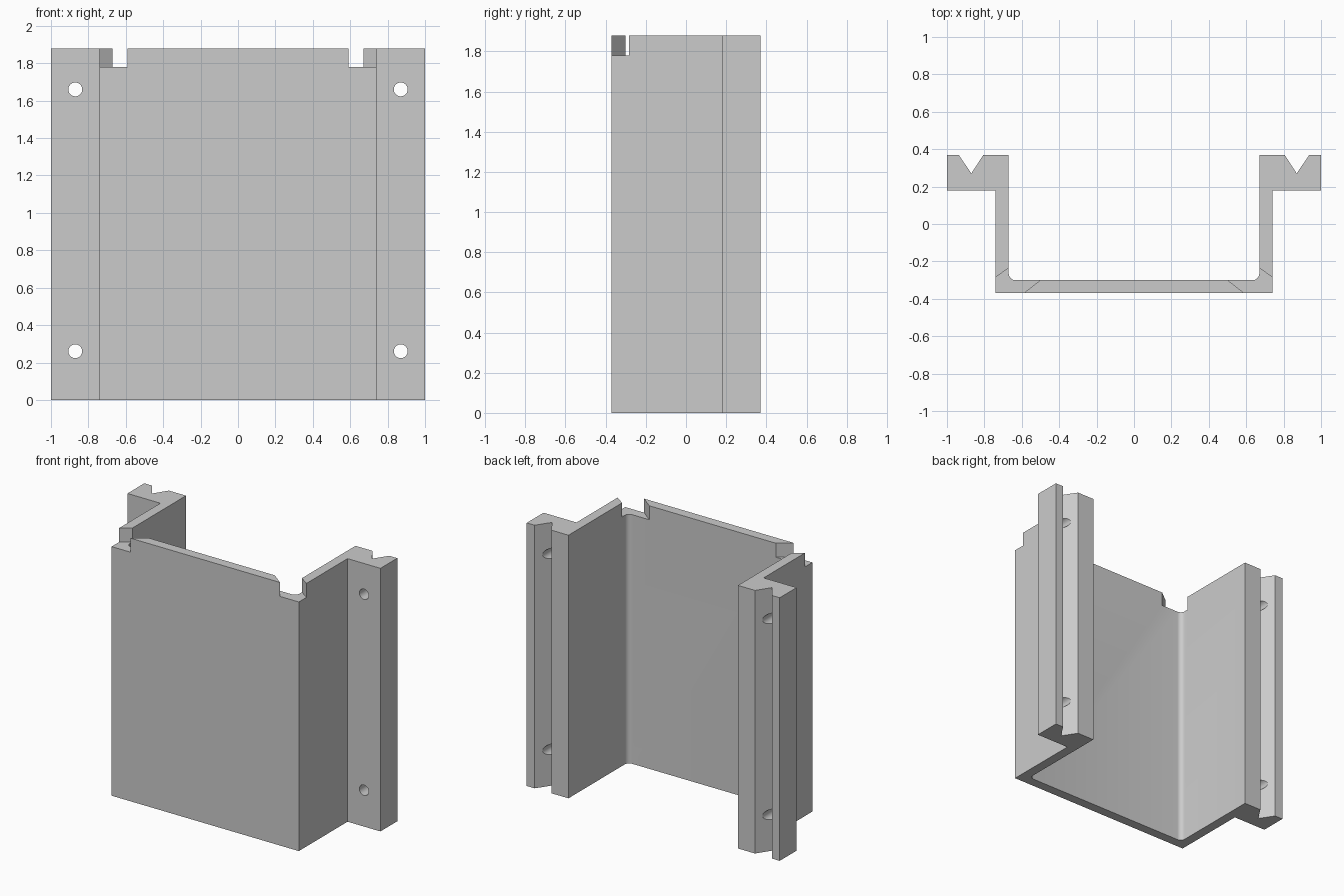
import bpy, bmesh, math
from mathutils import Matrix

cube = bpy.data.objects.get("Cube")
if cube:
    bpy.data.objects.remove(cube, do_unlink=True)

HEIGHT = 1.88
NOTCH_FLOOR = 1.78

grey = bpy.data.materials.new("plain grey")
grey.use_nodes = True
colour = (0.6, 0.6, 0.6, 1)
grey.diffuse_color = colour
grey.node_tree.nodes["Principled BSDF"].inputs["Base Color"].default_value = colour


def add_object(name, bm):
    bmesh.ops.recalc_face_normals(bm, faces=bm.faces[:])
    mesh = bpy.data.meshes.new(name)
    bm.to_mesh(mesh)
    bm.free()
    mesh.materials.append(grey)
    obj = bpy.data.objects.new(name, mesh)
    bpy.context.collection.objects.link(obj)
    return obj


def extrude_outline(name, outline, z0, z1):
    bm = bmesh.new()
    face = bm.faces.new([bm.verts.new((x, y, z0)) for x, y in outline])
    ext = bmesh.ops.extrude_face_region(bm, geom=[face])
    top = [v for v in ext["geom"] if isinstance(v, bmesh.types.BMVert)]
    bmesh.ops.translate(bm, verts=top, vec=(0, 0, z1 - z0))
    return add_object(name, bm)


def cut(target, cutter):
    cutter.hide_render = True
    mod = target.modifiers.new("cut", "BOOLEAN")
    mod.operation = "DIFFERENCE"
    mod.solver = "EXACT"
    mod.object = cutter
    bpy.context.view_layer.objects.active = target
    bpy.ops.object.modifier_apply(modifier=mod.name)
    bpy.data.objects.remove(cutter, do_unlink=True)


# Channel section: front wall, side wall and grooved flange, then mirrored
r = 0.035
fillet = [(0.67 - r + r * math.cos(a), -0.30 + r + r * math.sin(a))
          for a in (math.radians(-90 + 15 * i) for i in range(7))]
half = fillet + [(0.67, 0.37), (0.805, 0.37), (0.87, 0.27), (0.937, 0.37),
                 (1.0, 0.37), (1.0, 0.18), (0.74, 0.18), (0.74, -0.37)]
outline = half + [(-x, y) for x, y in reversed(half)]
bracket = extrude_outline("channel_bracket", outline, 0, HEIGHT)

for side in (-1, 1):
    # Slanted slot across the top of each front corner
    slot = [(0.88, -0.385), (0.60, -0.185), (0.41, -0.23), (0.668, -0.43), (0.88, -0.43)]
    cut(bracket, extrude_outline("corner_slot_cutter",
                                 [(side * x, y) for x, y in slot],
                                 NOTCH_FLOOR, HEIGHT + 0.1))
    # Screw holes through the flanges
    for z in (0.26, 1.66):
        bm = bmesh.new()
        bmesh.ops.create_cone(bm, cap_ends=True, segments=32, radius1=0.037,
                              radius2=0.037, depth=0.5,
                              matrix=Matrix.Translation((side * 0.87, 0.27, z))
                              @ Matrix.Rotation(math.pi / 2, 4, "X"))
        cut(bracket, add_object("screw_hole_cutter", bm))

bpy.ops.object.select_all(action="DESELECT")
bracket.select_set(True)
bpy.context.view_layer.objects.active = bracket
bpy.ops.object.shade_smooth_by_angle(angle=math.radians(30))
